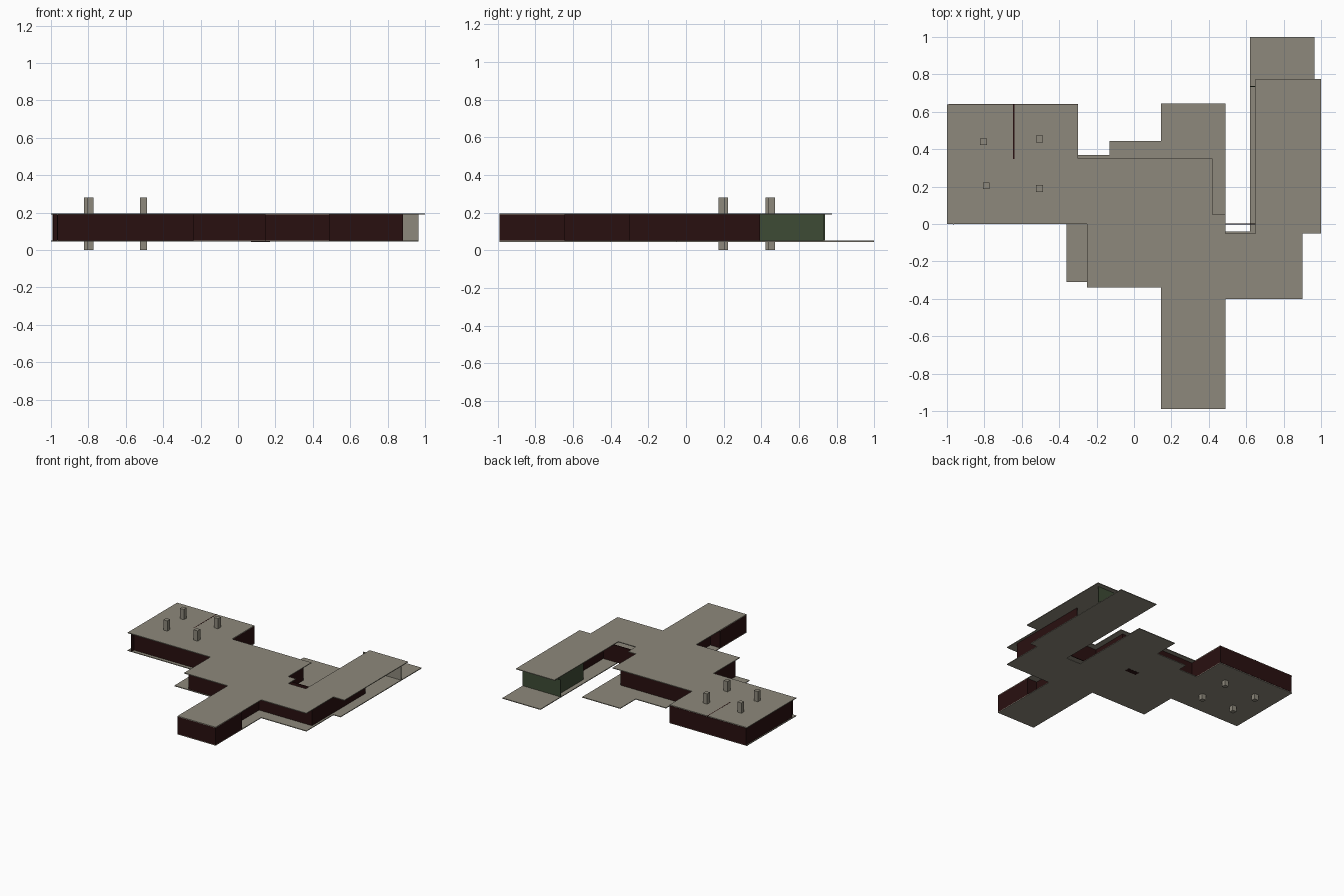
import bpy, bmesh
from mathutils import Vector

cube = bpy.data.objects.get("Cube")
if cube:
    bpy.data.objects.remove(cube, do_unlink=True)


def material(name, rgb):
    m = bpy.data.materials.new(name)
    m.use_nodes = True
    m.diffuse_color = (*rgb, 1)
    m.node_tree.nodes["Principled BSDF"].inputs["Base Color"].default_value = (*rgb, 1)
    return m


concrete = material("warm grey concrete", (0.27, 0.25, 0.2))
maroon = material("dark maroon wall", (0.022, 0.005, 0.005))
green = material("dark green wall", (0.048, 0.07, 0.036))

FLOOR, ROOF, THICK = 0.045, 0.19, 0.006


def finish(name, bm, *mats):
    bmesh.ops.recalc_face_normals(bm, faces=bm.faces)
    mesh = bpy.data.meshes.new(name)
    bm.to_mesh(mesh)
    bm.free()
    for m in mats:
        mesh.materials.append(m)
    obj = bpy.data.objects.new(name, mesh)
    bpy.context.collection.objects.link(obj)
    return obj


def slab(name, outline, z, height, mat):
    bm = bmesh.new()
    face = bm.faces.new([bm.verts.new((x, y, z)) for x, y in outline])
    top = bmesh.ops.extrude_face_region(bm, geom=[face])["geom"]
    bmesh.ops.translate(bm, vec=(0, 0, height),
                        verts=[v for v in top if isinstance(v, bmesh.types.BMVert)])
    return finish(name, bm, mat)


def add_box(bm, low, high):
    low, high = Vector(low), Vector(high)
    verts = bmesh.ops.create_cube(bm, size=1)["verts"]
    bmesh.ops.scale(bm, vec=high - low, verts=verts)
    bmesh.ops.translate(bm, vec=(low + high) / 2, verts=verts)


def wall(name, path, mat, top=ROOF):
    # Axis-aligned thin panels following a plan path
    bm = bmesh.new()
    h = THICK / 2
    for (x1, y1), (x2, y2) in zip(path, path[1:]):
        add_box(bm, (min(x1, x2) - h, min(y1, y2) - h, FLOOR + THICK),
                (max(x1, x2) + h, max(y1, y2) + h, top))
    return finish(name, bm, mat)


# Floor and roof plates
slab("floor_slab", [
    (-1, 0), (-0.36, 0), (-0.36, -0.31), (0.145, -0.31), (0.145, -0.99),
    (0.49, -0.99), (0.49, -0.4), (0.9, -0.4), (0.9, -0.05), (0.965, -0.05),
    (0.965, 1), (0.62, 1), (0.62, -0.04), (0.49, -0.04), (0.49, 0.645),
    (0.145, 0.645), (0.145, 0.445), (-0.13, 0.445), (-0.13, 0.37),
    (-0.3, 0.37), (-0.3, 0.64), (-1, 0.64)], FLOOR, THICK, concrete)
slab("roof_slab", [
    (-1, 0), (-0.25, 0), (-0.25, -0.34), (0.145, -0.34), (0.145, -0.99),
    (0.49, -0.99), (0.49, -0.4), (0.9, -0.4), (0.9, -0.05), (1, -0.05),
    (1, 0.775), (0.65, 0.775), (0.65, -0.05), (0.49, -0.05), (0.49, 0.05),
    (0.42, 0.05), (0.42, 0.35), (-0.3, 0.35), (-0.3, 0.64), (-1, 0.64)],
    ROOF, THICK, concrete)

# Front walls: west wing, centre, projecting arm, east wing
wall("front_wall", [
    (-0.96, 0.03), (-0.235, 0.03), (-0.235, -0.3), (0.235, -0.3),
    (0.235, -0.65), (0.148, -0.65), (0.148, -0.987), (0.487, -0.987),
    (0.487, -0.65), (0.4, -0.65), (0.4, -0.3), (0.88, -0.3), (0.88, 0.39)], maroon)

# Rear walls: west wing round to the east wing
wall("rear_wall", [
    (-0.99, 0.05), (-0.99, 0.639), (-0.303, 0.639), (-0.303, 0.31),
    (0.37, 0.31), (0.37, 0), (0.75, 0), (0.75, 0.39), (0.66, 0.39)], maroon)
wall("west_partition", [(-0.643, 0.35), (-0.643, 0.639)], maroon, ROOF + THICK + 0.0005)
wall("west_corner_post", [(-0.965, 0), (-0.965, 0.03)], maroon)

# Open end room of the east wing: green outside, pale inside the end wall
wall("east_room_side_wall", [(0.66, 0.39), (0.66, 0.73)], green)
end_wall = wall("east_room_end_wall", [(0.623, 0.735), (0.962, 0.735)], green)
end_wall.data.materials.append(concrete)
for p in end_wall.data.polygons:
    p.material_index = 1 if p.normal.y < -0.5 else 0

# Small dark opening on the underside
slab("floor_hatch", [(0.07, 0.1), (0.17, 0.1), (0.17, 0.14), (0.07, 0.14)],
     FLOOR - 0.001, 0.002, maroon)

# Columns through the west wing
for i, (x, y) in enumerate([(-0.805, 0.44), (-0.505, 0.455), (-0.79, 0.205), (-0.505, 0.19)]):
    bm = bmesh.new()
    add_box(bm, (x - 0.018, y - 0.018, 0), (x + 0.018, y + 0.018, 0.28))
    finish(f"column_{i + 1}", bm, concrete)
